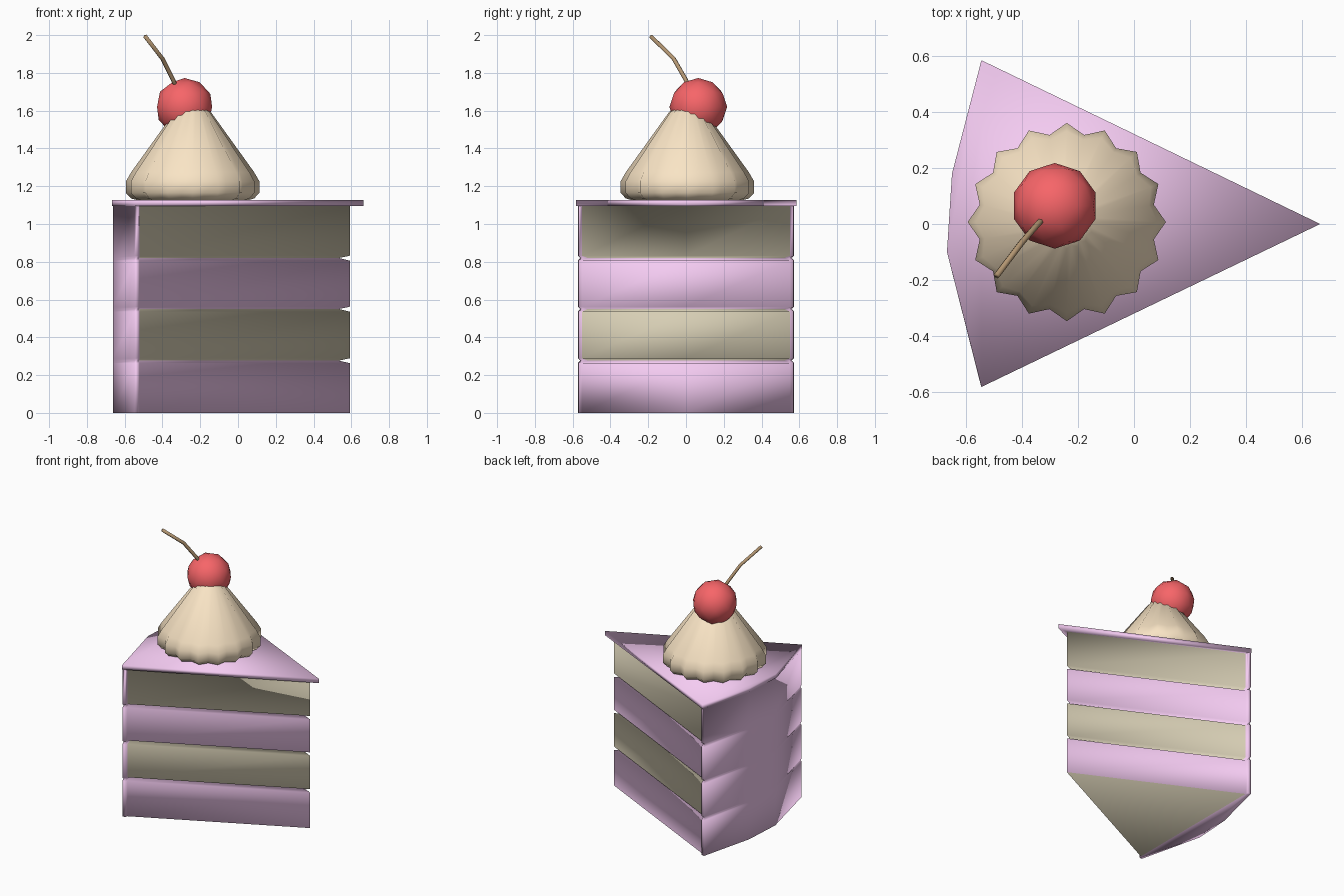
import bpy, bmesh, math
from mathutils import Vector

if "Cube" in bpy.data.objects:
    bpy.data.objects.remove(bpy.data.objects["Cube"])


def mat(name, rgb):
    m = bpy.data.materials.new(name)
    m.diffuse_color = (*rgb, 1)
    m.use_nodes = True
    m.node_tree.nodes["Principled BSDF"].inputs["Base Color"].default_value = m.diffuse_color
    return m


PINK = mat("pink_icing", (0.91, 0.60, 0.89))
SPONGE = mat("pale_sponge", (0.68, 0.62, 0.46))
CREAM = mat("cream", (0.95, 0.78, 0.56))
RED = mat("cherry_red", (0.93, 0.13, 0.14))
BROWN = mat("stem_brown", (0.46, 0.31, 0.17))


def finish(bm, name, mats):
    """Smooth shaded object from a bmesh."""
    bmesh.ops.recalc_face_normals(bm, faces=bm.faces[:])
    for f in bm.faces:
        f.smooth = True
    me = bpy.data.meshes.new(name)
    bm.to_mesh(me)
    bm.free()
    for m in mats:
        me.materials.append(m)
    ob = bpy.data.objects.new(name, me)
    bpy.context.collection.objects.link(ob)
    return ob


def skin(bm, rings, index=lambda k, i: 0):
    """Join a stack of vertex rings; repeated vertices in a ring make triangles."""
    n = len(rings[0])
    for k in range(len(rings) - 1):
        for i in range(n):
            j = (i + 1) % n
            quad = (rings[k][i], rings[k][j], rings[k + 1][j], rings[k + 1][i])
            f = bm.faces.new(list(dict.fromkeys(v for v in quad)))
            f.material_index = index(k, i)


def loft(name, rings, mats):
    bm = bmesh.new()
    vs = [[bm.verts.new(p) for p in r] for r in rings]
    skin(bm, vs)
    bm.faces.new(vs[0][::-1])
    bm.faces.new(vs[-1])
    return finish(bm, name, mats)


# Heights of the layers: each seam is a V notch
H = 1.095
levels, bands = [(0, 0)], []
for k, seam in enumerate((0.277, 0.55, 0.82)):
    levels += [(seam - 0.014, 0), (seam, 0.026), (seam + 0.012, 0)]
    bands += [k % 2, k % 2, (k + 1) % 2]
levels.append((H, 0))
bands.append(1)


def section(z, d):
    """Wedge of sponge with a lip of icing round its outer side."""
    side = [(-0.522, 0.550 - 1.12 * d), (-0.526, 0.568 - 0.8 * d), (-0.548, 0.573 - 0.5 * d)]
    pts = [(0.592 - 2.25 * d, 0)] + side + [(-0.645, 0.18), (-0.662, -0.10)]
    pts += [(x, -y) for x, y in reversed(side)]
    return [(x, y, z) for x, y in pts]


# Cake slice: layers, outer icing and overhanging top in one skin
bm = bmesh.new()
body = [[bm.verts.new(p) for p in section(z, d)] for z, d in levels]
skin(bm, body, lambda k, i: bands[k] if i in (0, 8) else 0)
outline = [(0.665, 0), (-0.545, 0.585), (-0.65, 0.18), (-0.668, -0.10), (-0.545, -0.582)]
under, over = [[bm.verts.new((x, y, z)) for x, y in outline] for z in (H, 1.127)]
skin(bm, [body[-1], [under[i] for i in (0, 1, 1, 1, 2, 3, 4, 4, 4)]])
skin(bm, [under, over])
bm.faces.new(over)
base = body[0]
bm.faces.new((base[8], base[1], base[0])).material_index = 1
bm.faces.new(base[8:0:-1])
finish(bm, "cake_slice", [PINK, SPONGE])

# Piped cream with sixteen points
N = 16
cx, cy = -0.24, 0.007
profile = [(0.27, 0.25, 1.12), (0.325, 0.29, 1.135), (0.354, 0.317, 1.165),
           (0.354, 0.317, 1.225), (0.325, 0.30, 1.275), (0.095, 0.085, 1.595), (0.05, 0.045, 1.615)]
loft("whipped_cream",
     [[(cx + (a, b)[i % 2] * math.cos(math.pi * i / N),
        cy + (a, b)[i % 2] * math.sin(math.pi * i / N), z) for i in range(2 * N)]
      for a, b, z in profile], [CREAM])

# Cherry
bm = bmesh.new()
bmesh.ops.create_icosphere(bm, subdivisions=2, radius=0.153)
bmesh.ops.translate(bm, verts=bm.verts[:], vec=(-0.283, 0.065, 1.62))
finish(bm, "cherry", [RED])

# Bent stem
path = [(-0.315, 0.03, 1.70), (-0.345, -0.002, 1.765), (-0.40, -0.065, 1.875), (-0.491, -0.185, 1.993)]
rings = []
for i, p in enumerate(path):
    t = (Vector(path[min(i + 1, 3)]) - Vector(path[max(i - 1, 0)])).normalized()
    u = t.cross(Vector((1, -1, 0))).normalized()
    v = t.cross(u)
    rings.append([Vector(p) + 0.012 * (u * math.cos(a) + v * math.sin(a))
                  for a in (k * math.tau / 6 for k in range(6))])
loft("cherry_stem", rings, [BROWN])
